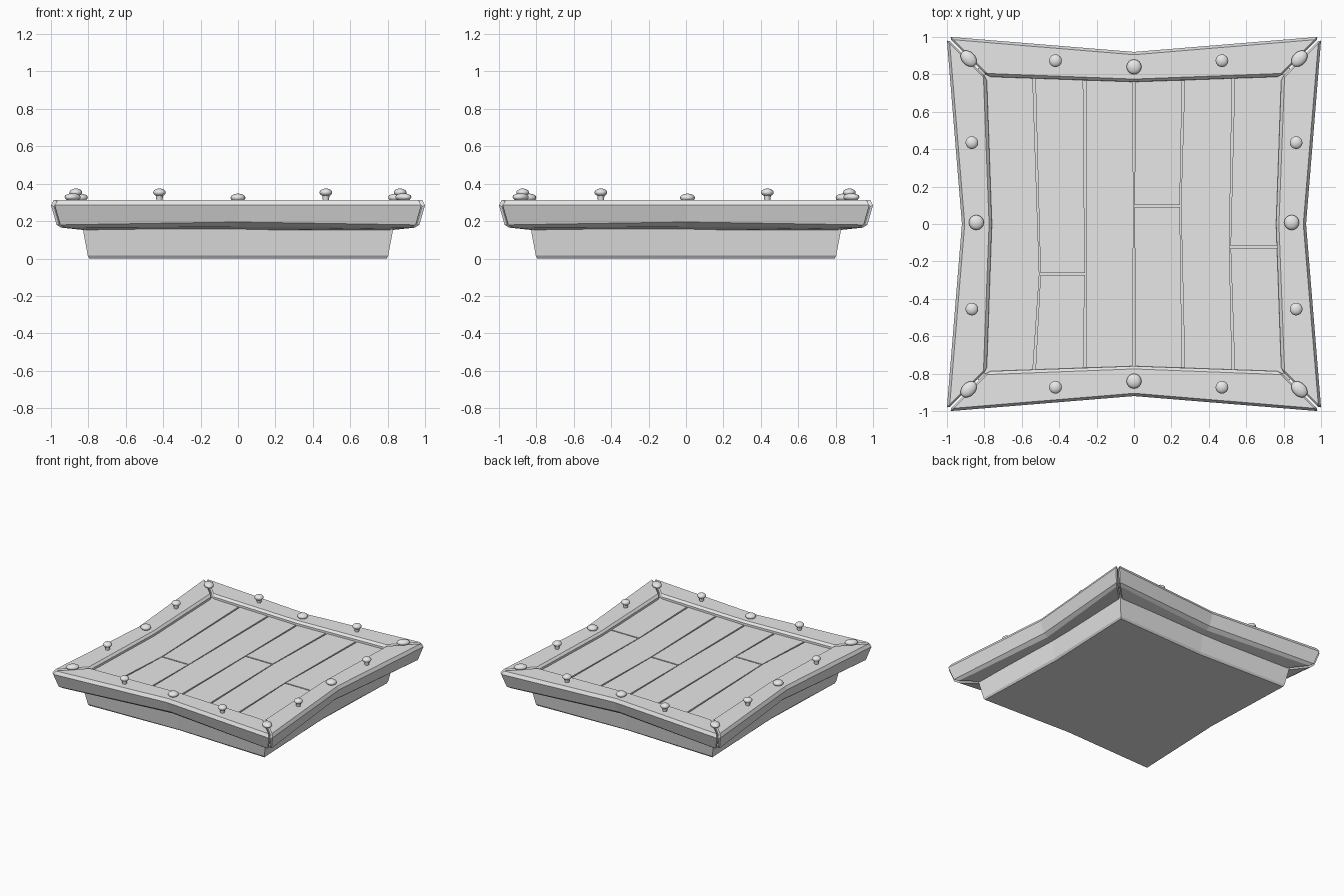
import bpy, bmesh, math
from mathutils import Matrix, Vector

cube = bpy.data.objects.get("Cube")
if cube:
    bpy.data.objects.remove(cube, do_unlink=True)

grey = bpy.data.materials.new("plain grey")
grey.use_nodes = True
grey.diffuse_color = (0.8, 0.8, 0.8, 1)
grey.node_tree.nodes["Principled BSDF"].inputs["Base Color"].default_value = (0.8, 0.8, 0.8, 1)


def finish(name, bm, smooth=False):
    bmesh.ops.recalc_face_normals(bm, faces=bm.faces)
    for f in bm.faces:
        f.smooth = smooth
    mesh = bpy.data.meshes.new(name)
    bm.to_mesh(mesh)
    bm.free()
    mesh.materials.append(grey)
    obj = bpy.data.objects.new(name, mesh)
    bpy.context.collection.objects.link(obj)
    return obj


def loft(name, rings):
    """Join closed rings of equal length and cap both ends."""
    bm = bmesh.new()
    loops = [[bm.verts.new(p) for p in ring] for ring in rings]
    n = len(loops[0])
    for a, b in zip(loops, loops[1:]):
        for i in range(n):
            j = (i + 1) % n
            bm.faces.new((a[i], a[j], b[j], b[i]))
    bm.faces.new(loops[0])
    bm.faces.new(loops[-1])
    return finish(name, bm)


# Tapered base block with slightly pinched sides
def pinched_square(c, m, z):
    return [(c, c, z), (0, m, z), (-c, c, z), (-m, 0, z),
            (-c, -c, z), (0, -m, z), (c, -c, z), (m, 0, z)]


loft("base_block", [pinched_square(*r) for r in
                    ((0.795, 0.765, 0), (0.803, 0.78, 0.015),
                     (0.83, 0.80, 0.16), (0.835, 0.805, 0.25))])

# Frame beams: cross-sections as (distance from centre, height)
end_section = [(0.80, 0.15), (0.945, 0.165), (0.97, 0.18), (1.0, 0.285),
               (0.985, 0.312), (0.805, 0.312), (0.787, 0.295), (0.785, 0.2)]
mid_section = [(0.77, 0.15), (0.85, 0.17), (0.882, 0.195), (0.92, 0.285),
               (0.905, 0.312), (0.775, 0.312), (0.76, 0.295), (0.758, 0.2)]
centre = sum((Vector(p) for p in end_section), Vector((0, 0))) / len(end_section)
tip_section = [centre + (Vector(p) - centre) * 0.86 for p in end_section]


def mitre(section, side, gap):
    return [(side * (d - gap), -d, z) for d, z in section]


for k, name in enumerate(("front", "right", "back", "left")):
    beam = loft(name + "_beam", [
        mitre(tip_section, -1, 0.006), mitre(end_section, -1, 0.02),
        [(0, -d, z) for d, z in mid_section],
        mitre(end_section, 1, 0.02), mitre(tip_section, 1, 0.006)])
    beam.data.transform(Matrix.Rotation(k * math.pi / 2, 4, "Z"))

# Deck planks: seams as (x at ends, x at pinch, y of pinch)
seams = [(-0.82, -0.82, 0), (-0.535, -0.503, -0.27), (-0.265, -0.26, -0.27),
         (0, 0, 0.1), (0.265, 0.248, 0.1), (0.532, 0.513, -0.12), (0.82, 0.82, 0)]
splits = {1: -0.268, 3: 0.097, 5: -0.122}
reach = 0.8


def seam_edge(seam, side, low, high):
    x_end, x_pinch, y_pinch = seam
    points = []
    for y in sorted({low, high, min(max(y_pinch, low), high)}):
        far = reach if y > y_pinch else -reach
        t = (y - y_pinch) / (far - y_pinch)
        gap = 0.003 + 0.004 * t
        points.append((x_pinch + (x_end - x_pinch) * t + side * gap, y))
    return points


for i, (left, right) in enumerate(zip(seams, seams[1:])):
    spans = [(-reach, reach)]
    if i in splits:
        spans = [(-reach, splits[i] - 0.005), (splits[i] + 0.005, reach)]
    for part, (low, high) in enumerate(spans):
        outline = seam_edge(left, 1, low, high) + seam_edge(right, -1, low, high)[::-1]
        loft(f"deck_plank_{i + 1}_{part + 1}",
             [[(x, y, z) for x, y in outline] for z in (0.24, 0.278)])


# Nails: rounded heads, some raised on a short stem
def nail(name, x, y, z, size, angle=0, stem=False):
    bm = bmesh.new()
    place = Matrix.Translation((x, y, z)) @ Matrix.Rotation(angle, 4, "Z")
    bmesh.ops.create_uvsphere(bm, u_segments=16, v_segments=10, radius=1,
                              matrix=place @ Matrix.Diagonal((*size, 1)))
    if stem:
        bmesh.ops.create_cone(bm, segments=12, radius1=0.014, radius2=0.02, depth=0.06,
                              matrix=Matrix.Translation((x, y, z - 0.035)))
    finish(name, bm, smooth=True)


for side, label in ((-1, "a"), (1, "b")):
    nail(f"middle_nail_x_{label}", side * 0.843, 0.008, 0.325, (0.04, 0.04, 0.022))
    nail(f"middle_nail_y_{label}", 0, side * 0.84, 0.325, (0.04, 0.04, 0.022))
    for offset, end in ((-0.42, "near"), (0.47, "far")):
        nail(f"raised_nail_y_{label}_{end}", offset, side * 0.873, 0.353,
             (0.034, 0.034, 0.021), stem=True)
        nail(f"raised_nail_x_{label}_{end}", side * 0.867, -offset + 0.015, 0.353,
             (0.034, 0.034, 0.021), stem=True)
    for other, end in ((-1, "front"), (1, "back")):
        nail(f"corner_nail_{label}_{end}", side * 0.884, other * 0.884, 0.328,
             (0.05, 0.036, 0.021), angle=math.atan2(other, side))
